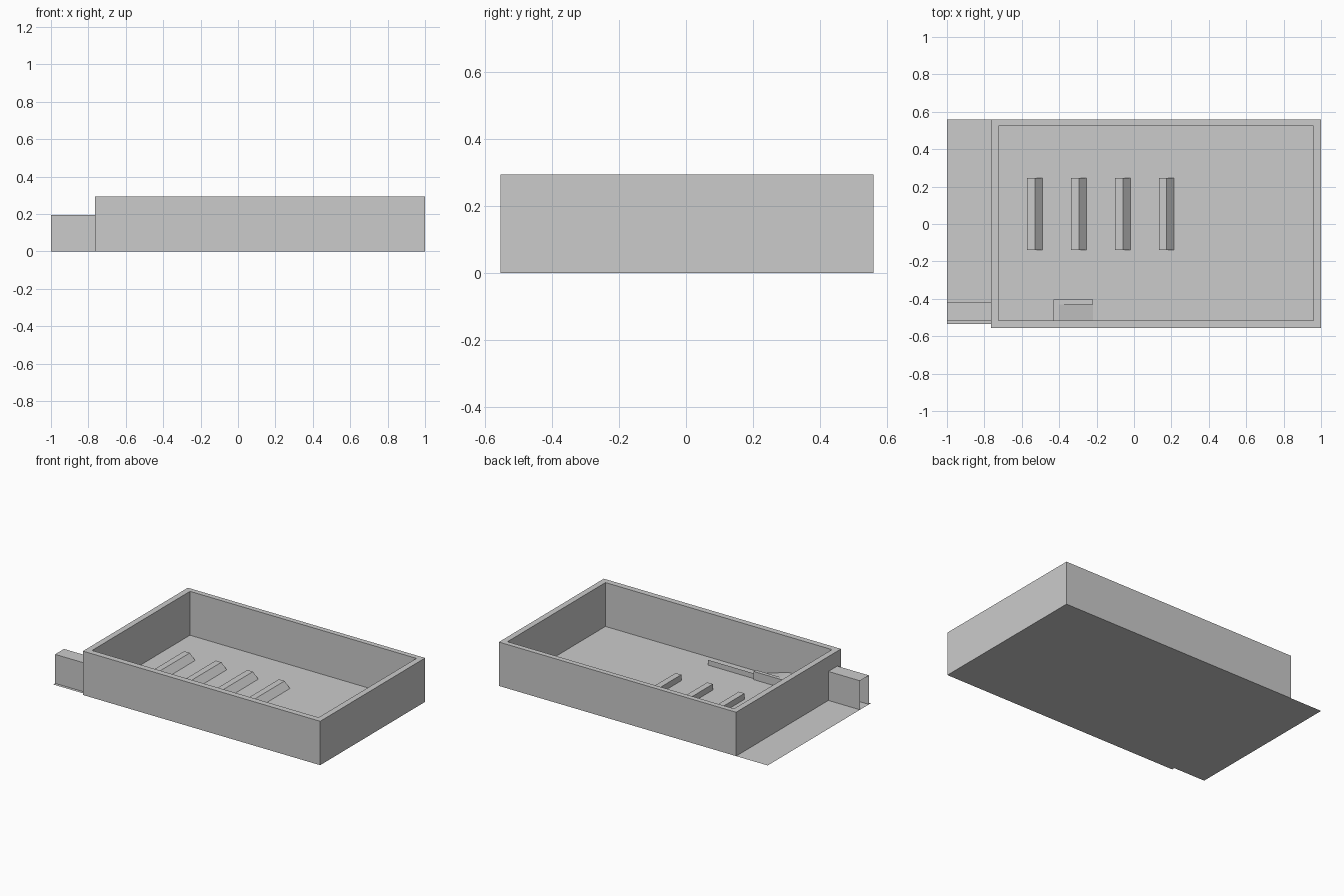
import bpy, bmesh

if "Cube" in bpy.data.objects:
    bpy.data.objects.remove(bpy.data.objects["Cube"])


def mesh_object(name, verts, faces, fix_normals=True):
    me = bpy.data.meshes.new(name)
    bm = bmesh.new()
    vs = [bm.verts.new(v) for v in verts]
    for f in faces:
        bm.faces.new([vs[i] for i in f])
    if fix_normals:
        bmesh.ops.recalc_face_normals(bm, faces=bm.faces[:])
    bm.to_mesh(me)
    bm.free()
    ob = bpy.data.objects.new(name, me)
    bpy.context.collection.objects.link(ob)
    return ob


def box(name, x0, x1, y0, y1, z0, z1, skip=()):
    verts = [(x, y, z) for z in (z0, z1) for y in (y0, y1) for x in (x0, x1)]
    sides = {"bottom": (0, 2, 3, 1), "top": (4, 5, 7, 6), "front": (0, 1, 5, 4),
             "back": (2, 6, 7, 3), "left": (0, 4, 6, 2), "right": (1, 3, 7, 5)}
    faces = [f for k, f in sides.items() if k not in skip]
    return mesh_object(name, verts, faces, fix_normals=False)


def prism(name, profile, y0, y1):
    """Extrude an (x, z) profile along y, open underneath (last edge is the base)."""
    n = len(profile)
    verts = [(x, y, z) for y in (y0, y1) for x, z in profile]
    faces = [tuple(range(n)), tuple(range(n, 2 * n))]
    faces += [(i, i + 1, n + i + 1, n + i) for i in range(n - 1)]
    return mesh_object(name, verts, faces)


# Ground sheet, stepping in slightly beside the enclosure
outline = [(-1, -0.535), (-0.765, -0.535), (-0.765, -0.555),
           (1, -0.555), (1, 0.56), (-1, 0.56)]
mesh_object("ground_sheet", [(x, y, 0) for x, y in outline],
            [tuple(range(6))], fix_normals=False)

# Perimeter wall: one mitred ring
H = 0.295
rect = lambda x0, x1, y0, y1: [(x0, y0), (x1, y0), (x1, y1), (x0, y1)]
outer = rect(-0.765, 1, -0.555, 0.56)
inner = rect(-0.725, 0.96, -0.515, 0.525)
rings = [(outer, 0), (outer, H), (inner, H), (inner, 0)]
verts = [(x, y, z) for ring, z in rings for x, y in ring]
faces = [(r * 4 + i, r * 4 + (i + 1) % 4, r * 4 + 4 + (i + 1) % 4, r * 4 + 4 + i)
         for r in range(3) for i in range(4)]
mesh_object("perimeter_wall", verts, faces, fix_normals=False)

# Side annex, open at its outer end
box("side_annex", -1, -0.765, -0.515, -0.42, 0, 0.195,
    skip=("left", "right", "bottom"))

# Four floor bars: flat left half, sloped right half
for i in range(4):
    x = -0.53 + 0.235 * i
    prism(f"floor_bar_{i + 1}",
          [(x - 0.042, 0), (x - 0.042, 0.04), (x, 0.04), (x + 0.04, 0)],
          -0.14, 0.245)

# Low ramp block with a raised rim along its back
box("ramp_rim", -0.43, -0.22, -0.43, -0.405, 0, 0.055, skip=("bottom",))
prism("ramp", [(-0.43, 0), (-0.43, 0.055), (-0.4, 0.055), (-0.22, 0)], -0.515, -0.43)

# Thin kerb sheets either side of the ramp
for name, x0, x1 in (("left_kerb", -0.71, -0.53), ("right_kerb", -0.22, 0.13)):
    y = -0.417
    mesh_object(name, [(x0, y, 0), (x1, y, 0), (x1, y, 0.035), (x0, y, 0.035)],
                [(0, 1, 2, 3)], fix_normals=False)
